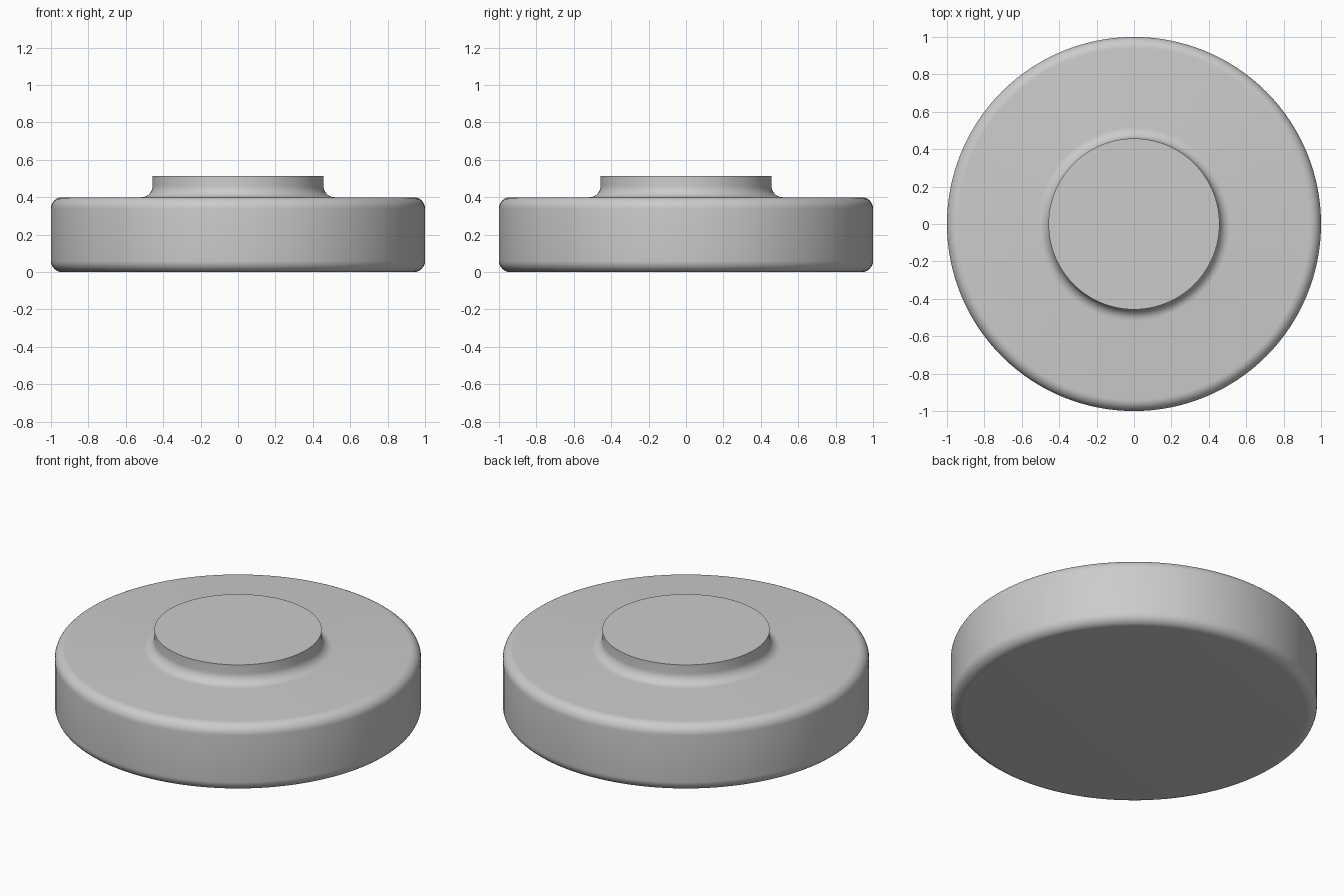
import bpy, bmesh, math

cube = bpy.data.objects.get("Cube")
if cube:
    bpy.data.objects.remove(cube, do_unlink=True)

RADIUS, HEIGHT, ROUND = 1.0, 0.4, 0.06
HUB_RADIUS, TOP, FILLET = 0.457, 0.513, 0.06
SEGMENTS, ARC_STEPS = 128, 8


def arc(cx, cz, radius, start, end):
    """Points of a quarter arc in the radius-height plane, angles in degrees."""
    points = []
    for i in range(ARC_STEPS + 1):
        a = math.radians(start + (end - start) * i / ARC_STEPS)
        points.append((cx + radius * math.cos(a), cz + radius * math.sin(a)))
    return points


# Plain grey material
grey = bpy.data.materials.new("plain_grey")
grey.use_nodes = True
colour = (0.6, 0.6, 0.6, 1)
grey.diffuse_color = colour
grey.node_tree.nodes["Principled BSDF"].inputs["Base Color"].default_value = colour

# Half section: rounded base edge, rounded upper edge, hub fillet, hub rim
profile = [(0, 0)]
profile += arc(RADIUS - ROUND, ROUND, ROUND, -90, 0)
profile += arc(RADIUS - ROUND, HEIGHT - ROUND, ROUND, 0, 90)
profile += arc(HUB_RADIUS + FILLET, HEIGHT + FILLET, FILLET, 270, 180)
profile += [(HUB_RADIUS, TOP), (0, TOP)]

# Disc with raised hub, turned around the vertical axis
bm = bmesh.new()
verts = [bm.verts.new((r, 0, z)) for r, z in profile]
edges = [bm.edges.new(pair) for pair in zip(verts, verts[1:])]
bmesh.ops.spin(bm, geom=verts + edges, cent=(0, 0, 0), axis=(0, 0, 1),
               angle=math.tau, steps=SEGMENTS, use_duplicate=False)
bmesh.ops.remove_doubles(bm, verts=bm.verts, dist=0.0001)
bmesh.ops.recalc_face_normals(bm, faces=bm.faces)
mesh = bpy.data.meshes.new("disc_with_hub")
bm.to_mesh(mesh)
bm.free()
mesh.materials.append(grey)

disc = bpy.data.objects.new("disc_with_hub", mesh)
bpy.context.collection.objects.link(disc)
bpy.ops.object.select_all(action="DESELECT")
disc.select_set(True)
bpy.context.view_layer.objects.active = disc
bpy.ops.object.shade_smooth_by_angle(angle=math.radians(30))
